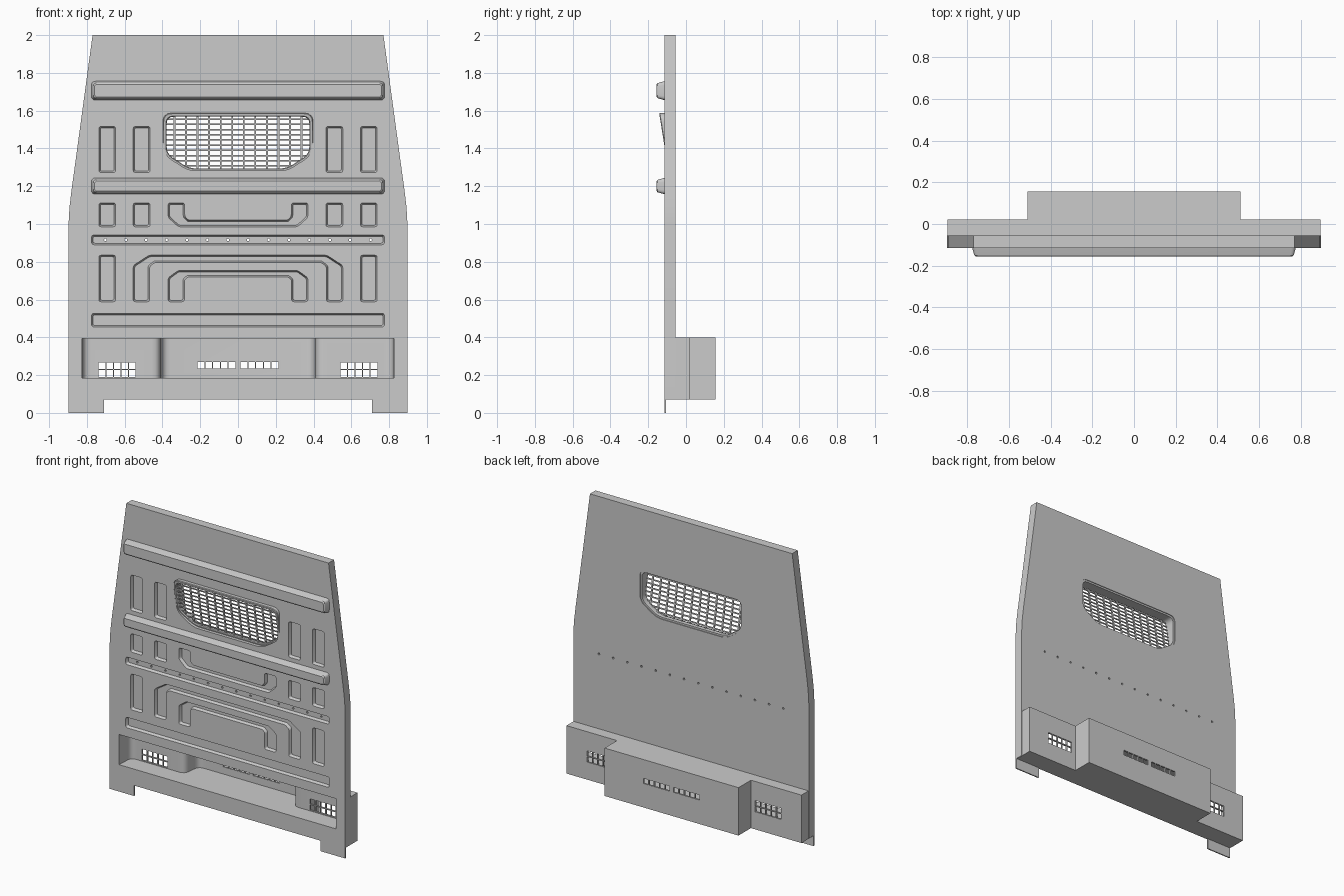
import bpy, bmesh, math
from mathutils import Vector

if "Cube" in bpy.data.objects:
    bpy.data.objects.remove(bpy.data.objects["Cube"])

FRONT, BACK = -0.115, -0.055


def inset(pts, d):
    """Mitred inset of a closed 2D outline."""
    area = sum(a[0] * b[1] - b[0] * a[1] for a, b in zip(pts, pts[1:] + pts[:1]))
    s = 1 if area > 0 else -1
    out = []
    for i, p in enumerate(pts):
        p = Vector(p)
        e0 = (p - Vector(pts[i - 1])).normalized()
        e1 = (Vector(pts[(i + 1) % len(pts)]) - p).normalized()
        n0, n1 = Vector((-e0.y, e0.x)) * s, Vector((-e1.y, e1.x)) * s
        out.append(p + (n0 + n1) * d / (1 + n0.dot(n1)))
    return out


def rounded(pts, r, n=4):
    """Round every corner of an outline."""
    if r <= 0:
        return [Vector(p) for p in pts]
    out = []
    for i, p in enumerate(pts):
        p = Vector(p)
        a, b = Vector(pts[i - 1]) - p, Vector(pts[(i + 1) % len(pts)]) - p
        t = min(r, a.length * 0.45, b.length * 0.45)
        a, b = p + a.normalized() * t, p + b.normalized() * t
        for k in range(n + 1):
            u = k / n
            out.append(a * (1 - u) ** 2 + p * 2 * u * (1 - u) + b * u * u)
    return out


def loft(bm, pts, levels, r=0.0, plan=False, ring=False):
    """Stack inset copies of an outline; capped, or closed on itself as a ring.
    A level is (depth, inset); depth may be a function of height."""
    rows = []
    for w, d in levels:
        row = []
        for u, v in rounded(inset(pts, d), max(r - d * 0.5, 0.0)):
            y = w(v) if callable(w) else w
            row.append(bm.verts.new((u, v, y) if plan else (u, y, v)))
        rows.append(row)
    n, faces = len(rows[0]), []
    for a, b in zip(rows, rows[1:] + (rows[:1] if ring else [])):
        for i in range(n):
            j = (i + 1) % n
            faces.append(bm.faces.new((a[i], a[j], b[j], b[i])))
    if not ring:
        faces += [bm.faces.new(rows[0]), bm.faces.new(rows[-1])]
    bmesh.ops.recalc_face_normals(bm, faces=faces)


def rect(x0, x1, z0, z1):
    return [(x0, z0), (x1, z0), (x1, z1), (x0, z1)]


def mirrored(half):
    """Complete a right-hand half outline with its mirror image."""
    return half + [(-x, z) for x, z in reversed(half)]


def make(name, bm):
    me = bpy.data.meshes.new(name)
    bm.to_mesh(me)
    bm.free()
    ob = bpy.data.objects.new(name, me)
    bpy.context.collection.objects.link(ob)
    return ob


def boolean(ob, bm, op):
    """Apply a boolean with a temporary cutter mesh."""
    cutter = make("cutter", bm)
    cutter.hide_render = True
    mod = ob.modifiers.new("bool", 'BOOLEAN')
    mod.object, mod.operation, mod.solver = cutter, op, 'EXACT'
    dg = bpy.context.evaluated_depsgraph_get()
    me = bpy.data.meshes.new_from_object(ob.evaluated_get(dg))
    ob.modifiers.clear()
    ob.data = me
    bpy.data.objects.remove(cutter)


# Bulkhead panel
bm = bmesh.new()
loft(bm, mirrored([(.897, .072), (.897, 1.0), (.892, 1.09), (.88, 1.19),
                   (.862, 1.32), (.77, 2.0)]), [(FRONT, 0), (BACK, 0)])
panel = make("bulkhead_panel", bm)

# Stepped lower box behind the panel
bm = bmesh.new()
loft(bm, mirrored([(.895, -.09), (.895, .022), (.51, .022), (.51, .157)]),
     [(.07, 0), (.4, 0)], plan=True)
boolean(panel, bm, 'UNION')

# Pressed recesses, window opening and lower cavity
window = mirrored([(.265, 1.272), (.4, 1.36), (.4, 1.59)])
press = [rect(-.775, .775, .89, .942), rect(-.775, .775, .455, .527)]
for s in (1, -1):
    for x0, x1 in ((.648, .737), (.465, .555)):
        for z0, z1 in ((1.272, 1.517), (.985, 1.112), (.588, .835)):
            if not (x0 < .5 and z0 < .6):
                press.append(rect(*sorted((s * x0, s * x1)), z0, z1))
press += [
    mirrored([(.315, .985), (.37, 1.035), (.37, 1.112), (.282, 1.112), (.282, 1.04), (.262, 1.02)]),
    mirrored([(.47, .835), (.555, .78), (.555, .588), (.468, .588), (.468, .775), (.44, .797)]),
    mirrored([(.315, .755), (.37, .715), (.37, .588), (.284, .588), (.284, .703), (.266, .72)])]
bm = bmesh.new()
for p in press:
    loft(bm, p, [(-.13, -.006), (-.095, .008)], r=.014, )
loft(bm, window, [(-.2, .01), (0, .01)], r=.05)
loft(bm, mirrored([(.83, -.2), (.82, .01), (.415, .01), (.4, .145)]),
     [(.185, 0), (.393, 0)], r=.04, plan=True)
boolean(panel, bm, 'DIFFERENCE')

# Vent slots and pin holes
bm = bmesh.new()
for s in (1, -1):
    for i in range(5):
        x = s * (.56 + .04 * i)
        for z in (.209, .25):
            loft(bm, rect(x - .0175, x + .0175, z - .018, z + .018), [(-.02, 0), (.05, 0)])
        x = s * (.032 + .041 * i)
        loft(bm, rect(x - .018, x + .018, .235, .27), [(.12, 0), (.2, 0)])
    for i in range(7):
        x = s * (.054 + .108 * i)
        circle = [(x + .007 * math.cos(a * math.pi / 4), .916 + .007 * math.sin(a * math.pi / 4))
                  for a in range(8)]
        loft(bm, circle, [(-.13, 0), (-.03, 0)])
boolean(panel, bm, 'DIFFERENCE')

# Raised cross ribs
for name, z0, z1 in (("upper_rib", 1.655, 1.757), ("middle_rib", 1.157, 1.245)):
    bm = bmesh.new()
    loft(bm, rect(-.777, .777, z0, z1),
         [(-.11, 0), (-.122, .003), (-.15, .011), (-.156, .018)], r=.022)
    make(name, bm)


# Window frame with its front tilted outwards at the top
def tilt(offset):
    return lambda z: -.117 - (z - 1.43) * .16 + offset


bm = bmesh.new()
loft(bm, window, [(-.06, .002), (tilt(.004), .002), (tilt(0), .006), (tilt(0), .018),
                  (tilt(.006), .022), (-.06, .022)], r=.05, ring=True)
make("window_frame", bm)

# Window grille bars, clipped to the chamfered lower corners
bm = bmesh.new()
for i in range(-6, 6):
    x = (i + .5) * .061
    low = 1.282 + max(0, abs(x) - .265) * .65
    loft(bm, rect(x - .005, x + .005, low, 1.578), [(tilt(.006), 0), (tilt(.014), 0)])
for k in range(1, 11):
    z = 1.28 + k * .0275
    w = min(.388, .255 + (z - 1.272) * 1.53)
    loft(bm, rect(-w, w, z - .004, z + .004), [(tilt(.007), 0), (tilt(.013), 0)])
make("window_grille", bm)

# Thin feet below the panel
for s, name in ((1, "right_foot"), (-1, "left_foot")):
    bm = bmesh.new()
    loft(bm, rect(*sorted((s * .71, s * .897)), 0, .072), [(FRONT, 0), (FRONT + .008, 0)])
    make(name, bm)

# Smooth the small fillets, keep pressed edges crisp
bpy.ops.object.select_all(action='SELECT')
bpy.context.view_layer.objects.active = panel
bpy.ops.object.shade_smooth_by_angle(angle=math.radians(30))
